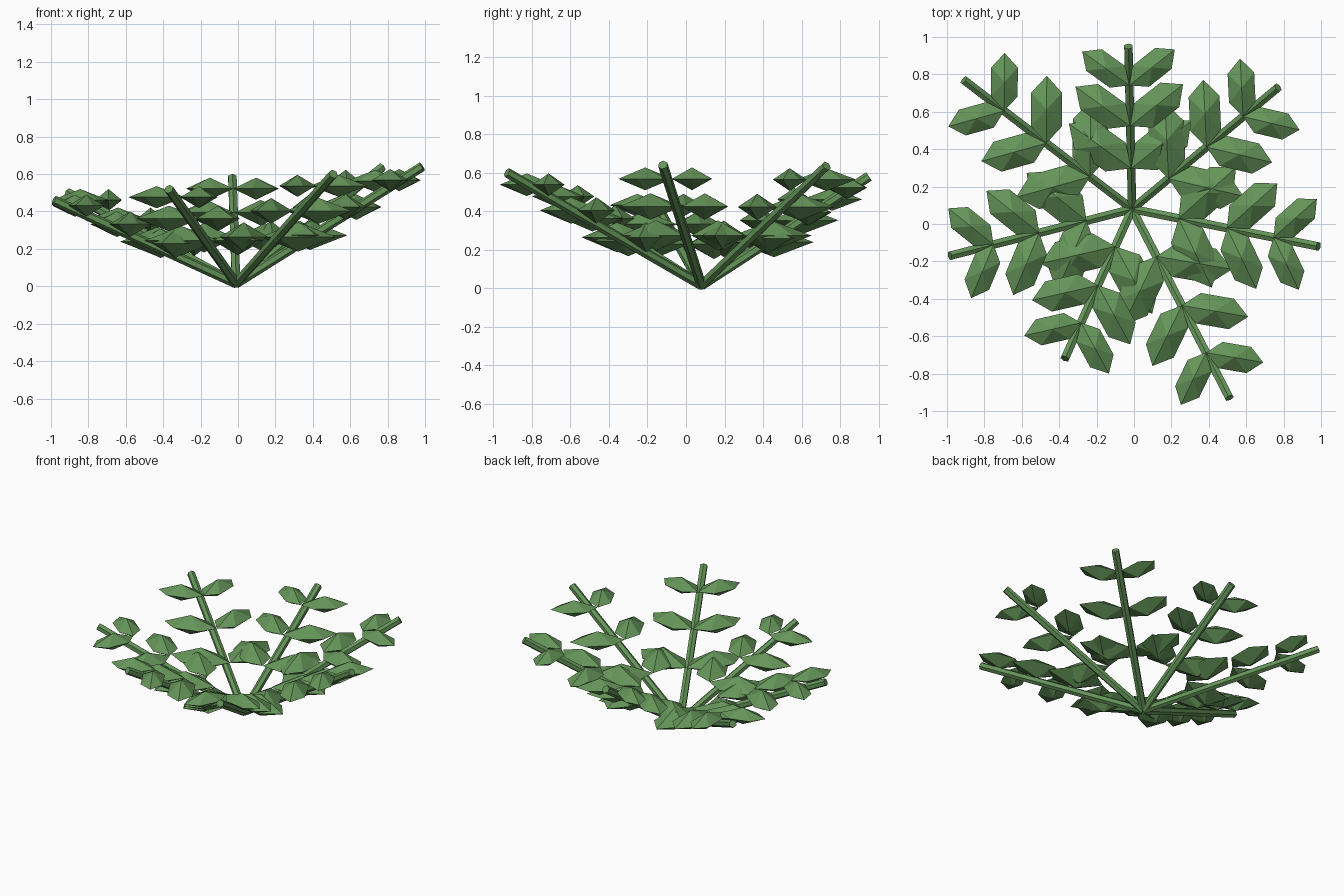
import bpy, bmesh, math
from mathutils import Vector, Matrix

cube = bpy.data.objects.get("Cube")
if cube:
    bpy.data.objects.remove(cube, do_unlink=True)

green = bpy.data.materials.new("leaf_green")
green.use_nodes = True
colour = (0.13, 0.30, 0.10, 1)
green.diffuse_color = colour
green.node_tree.nodes["Principled BSDF"].inputs["Base Color"].default_value = colour

ROOT = Vector((-0.01, 0.08, 0.015))
STEM_RADIUS = 0.026
LEAF_SPREAD = math.radians(53)


def finish(bm, name):
    bmesh.ops.recalc_face_normals(bm, faces=bm.faces)
    mesh = bpy.data.meshes.new(name)
    bm.to_mesh(mesh)
    bm.free()
    mesh.materials.append(green)
    obj = bpy.data.objects.new(name, mesh)
    bpy.context.collection.objects.link(obj)
    return obj


def make_stem(name, tip):
    # Straight six-sided rod from the root to the tip
    axis = tip - ROOT
    place = Matrix.Translation((ROOT + tip) / 2) @ axis.to_track_quat('Z', 'Y').to_matrix().to_4x4()
    bm = bmesh.new()
    bmesh.ops.create_cone(bm, cap_ends=True, segments=6, radius1=STEM_RADIUS,
                          radius2=STEM_RADIUS, depth=axis.length, matrix=place)
    finish(bm, name)


def make_leaf(name, base, angle, length):
    # Level, elongated hexagonal double pyramid with its inner point at the base
    bm = bmesh.new()
    rim = [bm.verts.new((math.cos(a) / 2, math.sin(a) / 2, 0))
           for a in (i * math.pi / 3 for i in range(6))]
    for height in (-0.5, 0.5):
        pole = bm.verts.new((0, 0, height))
        for i in range(6):
            bm.faces.new((rim[i], rim[(i + 1) % 6], pole))
    size = Matrix.Diagonal((length, length * 0.53, length * 0.38, 1))
    bm.transform(Matrix.Translation(base) @ Matrix.Rotation(angle, 4, 'Z')
                 @ Matrix.Translation((length / 2, 0, 0)) @ size)
    finish(bm, name)


# Stem tips, going round clockwise from the back
tips = {
    "back": (-0.03, 0.95, 0.58),
    "back_left": (0.77, 0.73, 0.635),
    "left": (0.985, -0.12, 0.64),
    "front_left": (0.51, -0.93, 0.60),
    "front_right": (-0.37, -0.72, 0.52),
    "right": (-0.985, -0.17, 0.46),
    "back_right": (-0.91, 0.77, 0.50),
}
# Position along the stem and length of each leaf pair
pairs = {"lower": (0.25, 0.41), "middle": (0.51, 0.36), "upper": (0.76, 0.31)}

for side, tip in tips.items():
    tip = Vector(tip)
    make_stem(f"{side}_stem", tip)
    heading = math.atan2(tip.y - ROOT.y, tip.x - ROOT.x)
    for level, (along, length) in pairs.items():
        base = ROOT.lerp(tip, along) + Vector((0, 0, length * 0.25))
        for hand, sign in (("left", 1), ("right", -1)):
            make_leaf(f"{side}_{level}_leaf_{hand}", base, heading + sign * LEAF_SPREAD, length)
